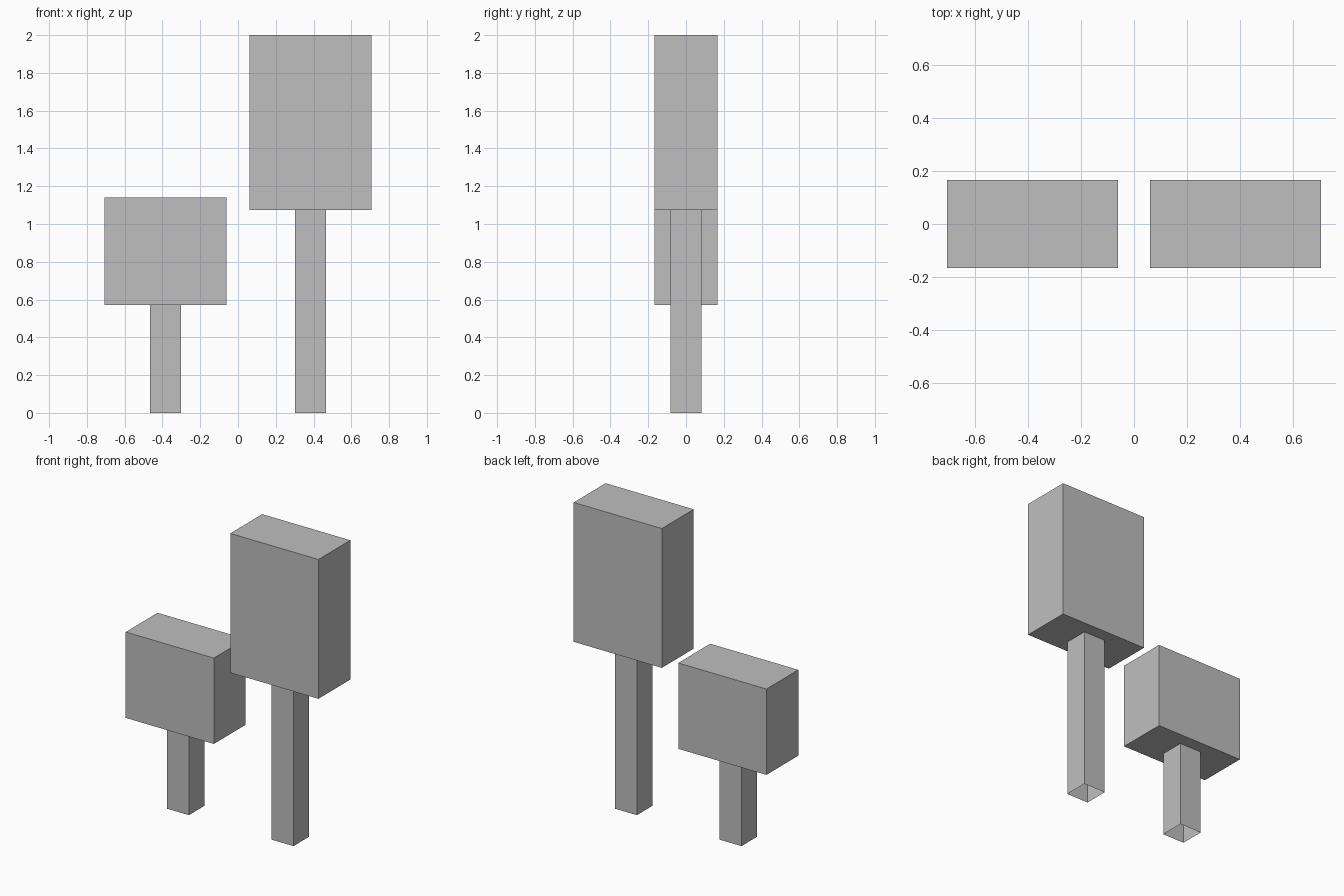
import bpy
import bmesh
from mathutils import Matrix, Vector

default = bpy.data.objects.get("Cube")
if default:
    bpy.data.objects.remove(default, do_unlink=True)

# Single flat grey
GREY = (0.52, 0.52, 0.52, 1.0)
grey = bpy.data.materials.new("plain_grey")
grey.use_nodes = True
grey.diffuse_color = GREY
grey.node_tree.nodes["Principled BSDF"].inputs["Base Color"].default_value = GREY


def add_box(name, x, width, depth, bottom, top, open_ends=False):
    """Box centred on (x, 0) between two heights, optionally an open tube."""
    bm = bmesh.new()
    place = Matrix.Translation((x, 0, (bottom + top) / 2))
    size = Matrix.Diagonal(Vector((width, depth, top - bottom, 1)))
    bmesh.ops.create_cube(bm, size=1, matrix=place @ size)
    if open_ends:
        bm.normal_update()
        ends = [f for f in bm.faces if abs(f.normal.z) > 0.5]
        bmesh.ops.delete(bm, geom=ends, context='FACES')
    mesh = bpy.data.meshes.new(name)
    bm.to_mesh(mesh)
    bm.free()
    mesh.materials.append(grey)
    obj = bpy.data.objects.new(name, mesh)
    bpy.context.collection.objects.link(obj)
    return obj


def add_tree(side, x, crown_bottom, crown_top):
    """Block crown on a hollow square trunk."""
    add_box(side + "_crown", x, 0.647, 0.334, crown_bottom, crown_top)
    add_box(side + "_trunk", x, 0.162, 0.164, 0, crown_bottom, open_ends=True)


# Short block tree and tall block tree
add_tree("right", -0.384, 0.57, 1.14)
add_tree("left", 0.384, 1.075, 2.0)
